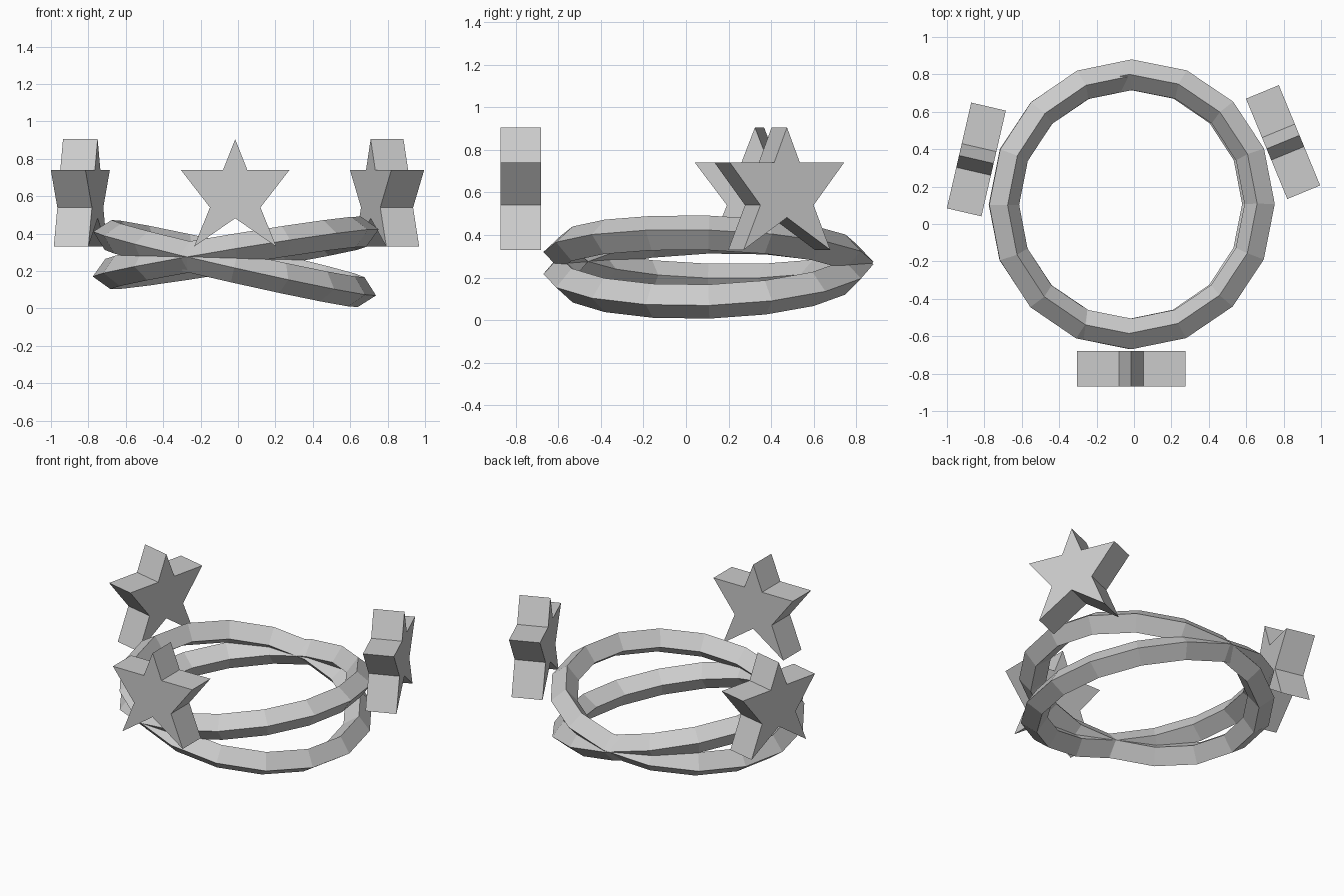
import bpy
import bmesh
import math
from mathutils import Vector

if "Cube" in bpy.data.objects:
    bpy.data.objects.remove(bpy.data.objects["Cube"])


def ring(name, centre, slope_x, slope_y):
    """Faceted diamond-section hoop lying in a tilted plane."""
    normal = Vector((-slope_x, -slope_y, 1))
    rot = Vector((0, 0, 1)).rotation_difference(normal).to_euler()
    bpy.ops.mesh.primitive_torus_add(
        major_segments=16, minor_segments=4, major_radius=0.693,
        minor_radius=0.082, location=centre, rotation=rot)
    bpy.context.object.name = name


def star(name, centre, angle):
    """Thick upright five-pointed star, width axis turned by angle degrees."""
    half = [(0, 0.905), (0.065, 0.74), (0.29, 0.74), (0.135, 0.54),
            (0.22, 0.33), (0, 0.482)]
    outline = half + [(-x, z) for x, z in reversed(half[1:-1])]
    bm = bmesh.new()
    face = bm.faces.new([bm.verts.new((x, -0.095, z)) for x, z in outline])
    ext = bmesh.ops.extrude_face_region(bm, geom=[face])
    moved = [g for g in ext["geom"] if isinstance(g, bmesh.types.BMVert)]
    bmesh.ops.translate(bm, verts=moved, vec=(0, 0.19, 0))
    bmesh.ops.recalc_face_normals(bm, faces=bm.faces)
    mesh = bpy.data.meshes.new(name)
    bm.to_mesh(mesh)
    bm.free()
    ob = bpy.data.objects.new(name, mesh)
    ob.location = (centre[0], centre[1], 0)
    ob.rotation_euler.z = math.radians(angle)
    bpy.context.collection.objects.link(ob)


# Two interlocking hoops, tilted opposite ways
ring("ring_right_low", (-0.018, 0.105, 0.24), -0.226, 0.03)
ring("ring_right_high", (-0.012, 0.105, 0.297), 0.165, -0.03)

# Three stars standing around the hoops
star("front_star", (-0.015, -0.775), 0)
star("left_star", (-0.843, 0.345), -103)
star("right_star", (0.797, 0.438), 112.4)
